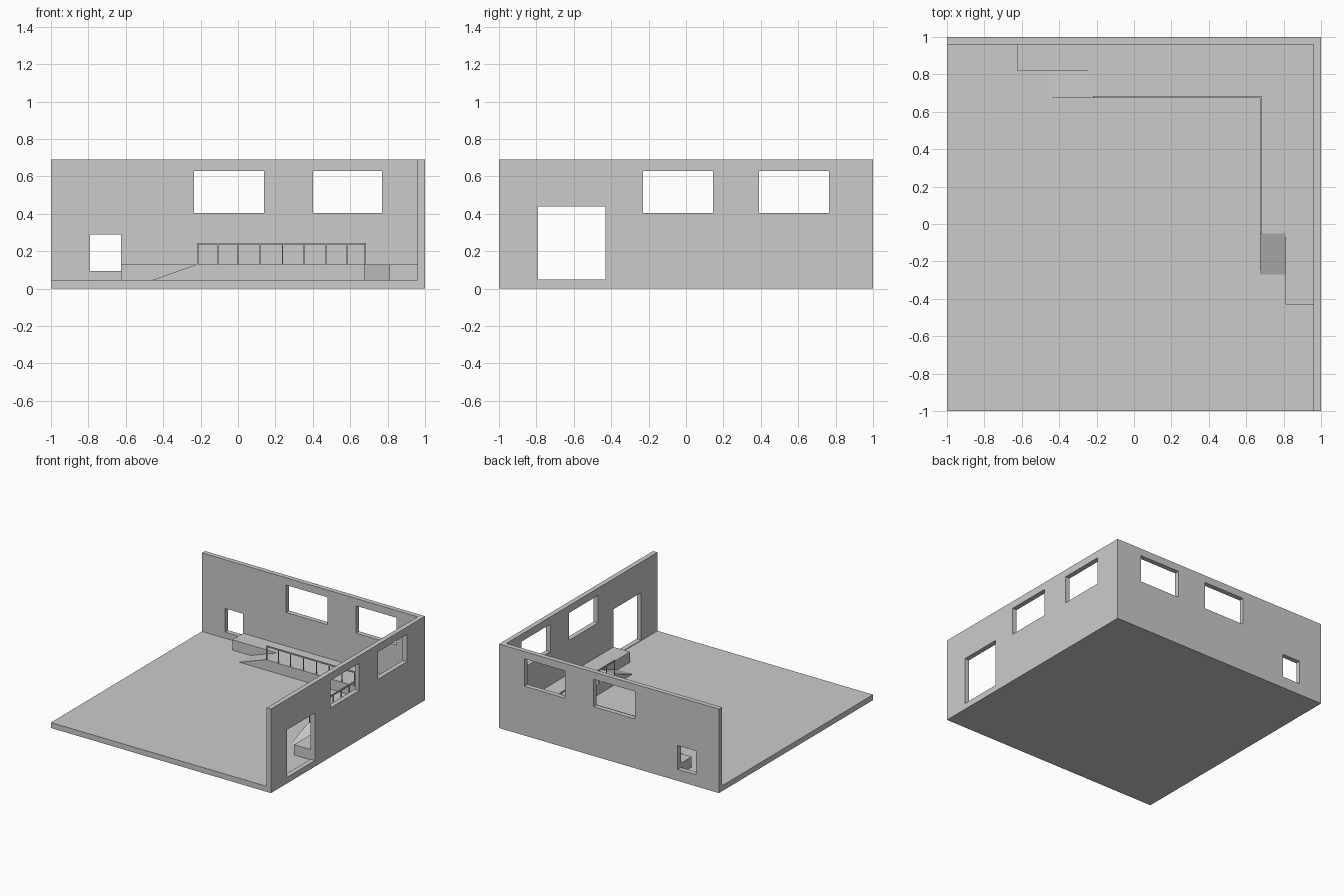
import bpy, bmesh
from mathutils import Vector

if "Cube" in bpy.data.objects:
    bpy.data.objects.remove(bpy.data.objects["Cube"])


def prism(name, base, offset):
    """Extrude a closed outline of 3D points along an offset."""
    bm = bmesh.new()
    face = bm.faces.new([bm.verts.new(p) for p in base])
    ext = bmesh.ops.extrude_face_region(bm, geom=[face], use_keep_orig=True)
    verts = [g for g in ext["geom"] if isinstance(g, bmesh.types.BMVert)]
    bmesh.ops.translate(bm, verts=verts, vec=Vector(offset))
    bmesh.ops.recalc_face_normals(bm, faces=bm.faces)
    mesh = bpy.data.meshes.new(name)
    bm.to_mesh(mesh)
    bm.free()
    obj = bpy.data.objects.new(name, mesh)
    bpy.context.collection.objects.link(obj)
    return obj


def box(name, x0, x1, y0, y1, z0, z1):
    base = [(x0, y0, z0), (x1, y0, z0), (x1, y1, z0), (x0, y1, z0)]
    return prism(name, base, (0, 0, z1 - z0))


def cut(wall, *bounds):
    """Cut a box-shaped opening through a wall."""
    cutter = box("opening_cutter", *bounds)
    cutter.hide_render = True
    mod = wall.modifiers.new("opening", 'BOOLEAN')
    mod.operation = 'DIFFERENCE'
    mod.solver = 'EXACT'
    mod.object = cutter
    bpy.context.view_layer.objects.active = wall
    bpy.ops.object.modifier_apply(modifier=mod.name)
    bpy.data.objects.remove(cutter)


FLOOR, DECK, TOP, INNER = 0.045, 0.13, 0.69, 0.96

# Floor slab
box("floor", -1, INNER, -1, INNER, 0, FLOOR)

# Back wall with two windows and a small hatch
back = box("back_wall", -1, 1, INNER, 1, 0, TOP)
for x0, x1, z0, z1 in [(-0.235, 0.14, 0.405, 0.63), (0.4, 0.77, 0.405, 0.63),
                       (-0.79, -0.625, 0.095, 0.29)]:
    cut(back, x0, x1, 0.9, 1.1, z0, z1)

# Right wall with two windows and a doorway
right = box("right_wall", INNER, 1, -1, INNER, 0, TOP)
for y0, y1, z0, z1 in [(-0.23, 0.145, 0.405, 0.63), (0.39, 0.765, 0.405, 0.63),
                       (-0.79, -0.43, 0.05, 0.44)]:
    cut(right, 0.9, 1.1, y0, y1, z0, z1)

# Raised L-shaped walkway along both walls
outline = [(-0.625, 0.96), (-0.625, 0.82), (-0.22, 0.82), (-0.22, 0.675),
           (0.675, 0.675), (0.675, -0.05), (0.81, -0.05), (0.81, -0.43),
           (0.96, -0.43), (0.96, 0.96)]
prism("walkway", [(x, y, FLOOR) for x, y in outline], (0, 0, DECK - FLOOR))

# Ramps at both ends
prism("back_ramp", [(-0.46, 0.675, FLOOR), (-0.22, 0.675, FLOOR), (-0.22, 0.675, DECK)],
      (0, 0.145, 0))
prism("right_ramp", [(0.675, -0.27, FLOOR), (0.675, -0.05, FLOOR), (0.675, -0.05, DECK)],
      (0.135, 0, 0))

# Handrails
R = 0.68
box("back_handrail", -0.22, R + 0.005, R - 0.005, R + 0.005, 0.235, 0.245)
box("right_handrail", R - 0.005, R + 0.005, -0.05, R - 0.005, 0.235, 0.245)

# Rail posts
P = 0.003
back_posts = [-0.215, -0.108, 0.0, 0.119, 0.237, 0.353, 0.469, 0.584, R]
right_posts = [-0.045 + i * 0.1036 for i in range(7)]
for x, y in [(x, R) for x in back_posts] + [(R, y) for y in right_posts]:
    box("rail_post", x - P, x + P, y - P, y + P, DECK, 0.237)
